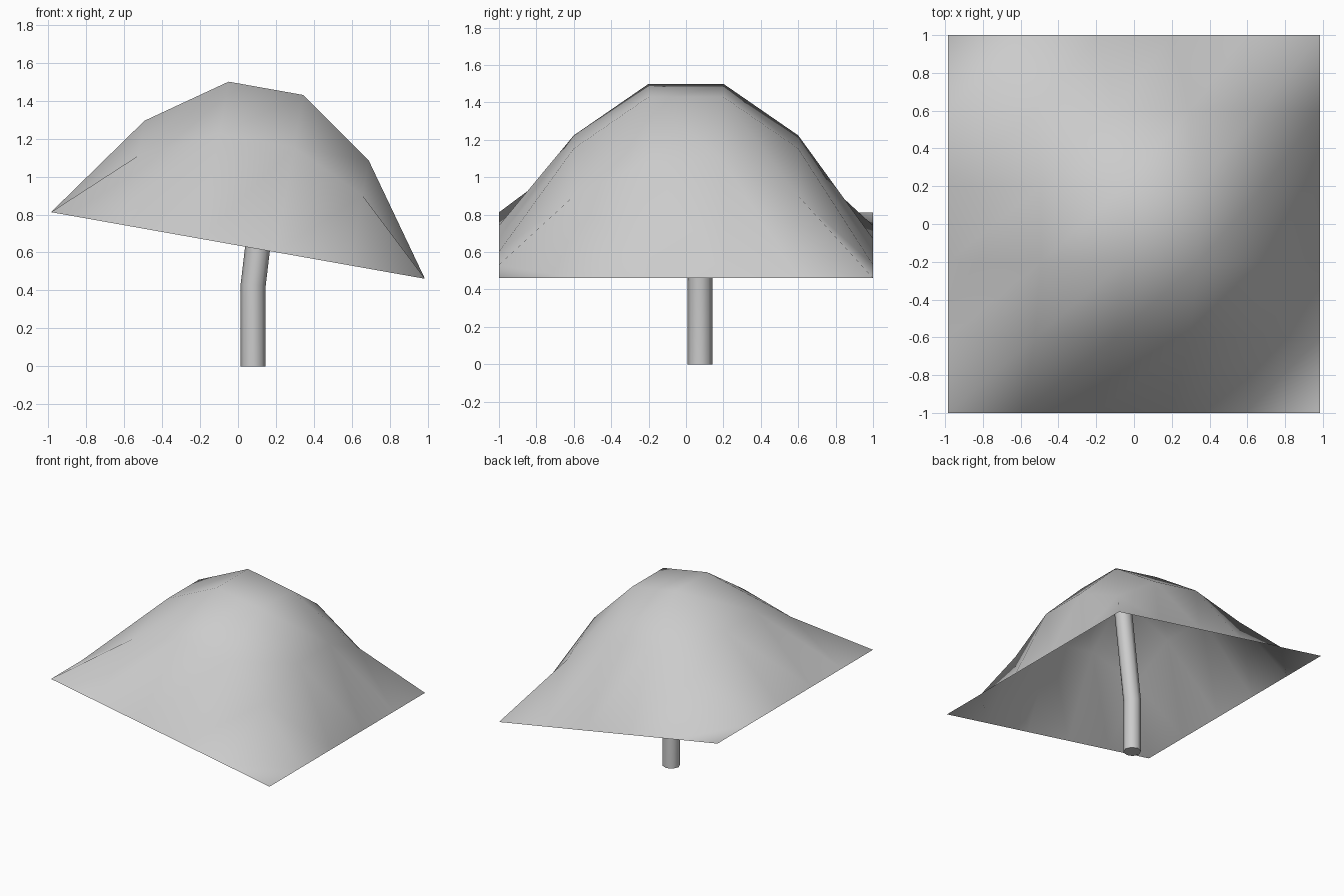
import bpy, math

if "Cube" in bpy.data.objects:
    bpy.data.objects.remove(bpy.data.objects["Cube"])

def make_object(name, verts, faces, smooth_angle):
    mesh = bpy.data.meshes.new(name)
    mesh.from_pydata(verts, [], faces)
    mesh.update()
    ob = bpy.data.objects.new(name, mesh)
    bpy.context.collection.objects.link(ob)
    bpy.ops.object.select_all(action='DESELECT')
    ob.select_set(True)
    bpy.context.view_layer.objects.active = ob
    bpy.ops.object.shade_smooth_by_angle(angle=math.radians(smooth_angle))
    return ob

# Canopy: square sheet, five by five cells, domed by two parabolas
N = 5
RISE = 0.912
coords = [-1 + 2 * i / N for i in range(N + 1)]
verts = [(u, v, RISE * (1 - u * u) * (1 - v * v)) for v in coords for u in coords]
faces = []
for j in range(N):
    for i in range(N):
        a = j * (N + 1) + i
        b, c, d = a + 1, a + N + 2, a + N + 1
        faces += [(a, b, c), (a, c, d)]
canopy = make_object("canopy", verts, faces, 80)
canopy.location = (0, 0, 0.637)
canopy.rotation_euler = (0, math.radians(10.1), 0)

# Pole: eight-sided tube, upright below and leaning above the bend
SIDES, R = 8, 0.066
rings = [(0.08, 0.0, 0.0), (0.08, 0.43, -0.06), (0.20, 1.44, -0.17)]  # x, z, end slope
verts = []
for cx, cz, slope in rings:
    for k in range(SIDES):
        t = 2 * math.pi * k / SIDES
        dx = R * math.cos(t)
        verts.append((cx + dx, 0.075 + R * math.sin(t), cz + slope * dx))
faces = [tuple(reversed(range(SIDES))),
         tuple(range(2 * SIDES, 3 * SIDES))]
for r in range(len(rings) - 1):
    for k in range(SIDES):
        n = (k + 1) % SIDES
        faces.append((r * SIDES + k, r * SIDES + n,
                      (r + 1) * SIDES + n, (r + 1) * SIDES + k))
make_object("pole", verts, faces, 50)
